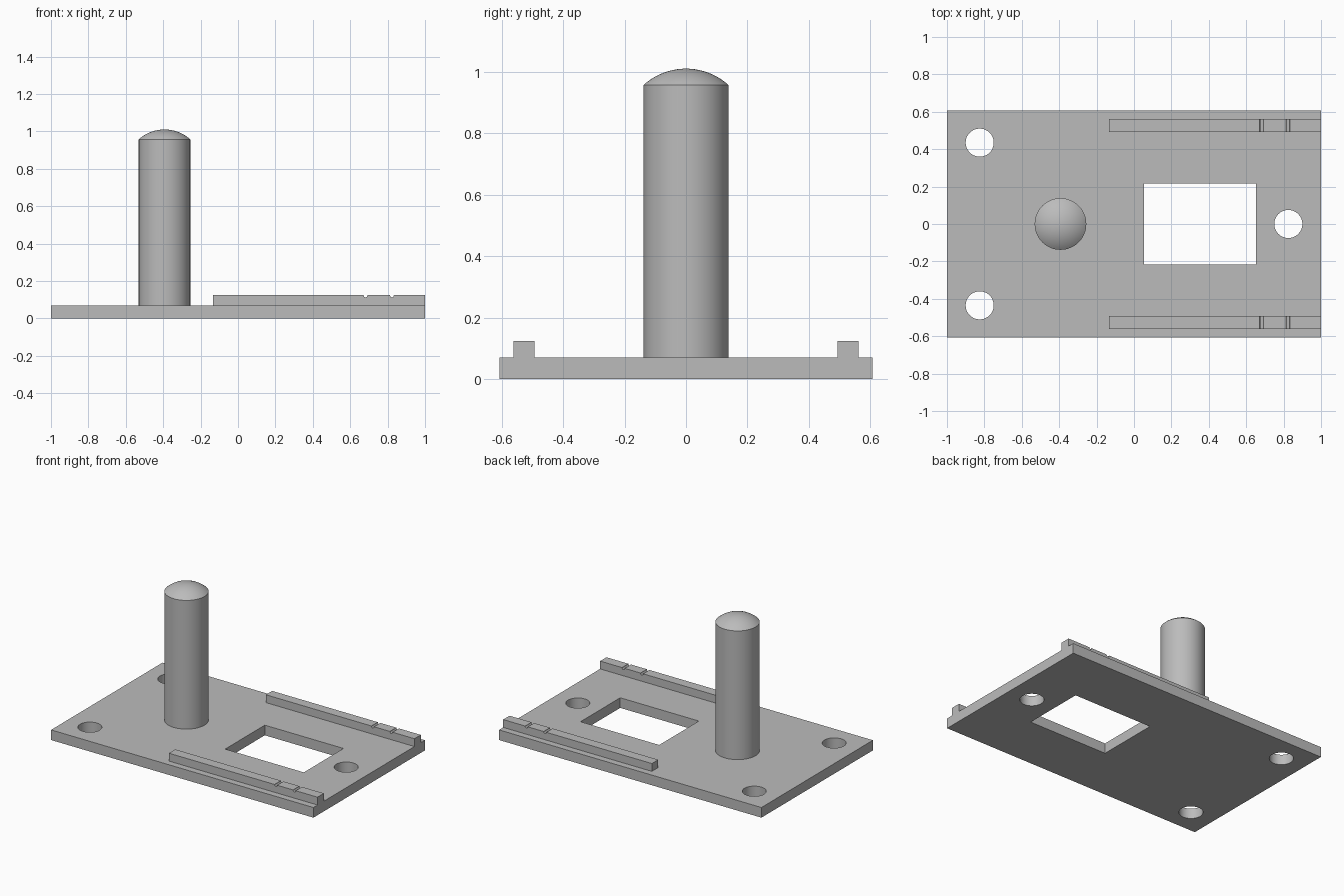
import bpy, bmesh, math
from mathutils import Matrix

if "Cube" in bpy.data.objects:
    bpy.data.objects.remove(bpy.data.objects["Cube"], do_unlink=True)

grey = bpy.data.materials.new("plain_grey")
grey.use_nodes = True
grey.diffuse_color = (0.5, 0.5, 0.5, 1)
grey.node_tree.nodes["Principled BSDF"].inputs["Base Color"].default_value = grey.diffuse_color

PLATE_TOP = 0.07


def make_object(name, bm):
    bmesh.ops.recalc_face_normals(bm, faces=bm.faces)
    mesh = bpy.data.meshes.new(name)
    bm.to_mesh(mesh)
    bm.free()
    mesh.materials.append(grey)
    obj = bpy.data.objects.new(name, mesh)
    bpy.context.collection.objects.link(obj)
    return obj


def select_only(obj):
    bpy.ops.object.select_all(action='DESELECT')
    obj.select_set(True)
    bpy.context.view_layer.objects.active = obj


def box(bm, x0, x1, y0, y1, z0, z1):
    place = Matrix.Translation(((x0 + x1) / 2, (y0 + y1) / 2, (z0 + z1) / 2))
    size = Matrix.Diagonal((x1 - x0, y1 - y0, z1 - z0, 1))
    bmesh.ops.create_cube(bm, size=1, matrix=place @ size)


# Base plate
bm = bmesh.new()
box(bm, -1, 1, -0.607, 0.607, 0, PLATE_TOP)
plate = make_object("base_plate", bm)

# Rectangular window and three round screw holes
bm = bmesh.new()
box(bm, 0.053, 0.653, -0.216, 0.216, -0.1, 0.2)
for x, y in ((-0.825, 0.435), (-0.825, -0.435), (0.825, 0)):
    bmesh.ops.create_cone(bm, cap_ends=True, segments=48, radius1=0.075, radius2=0.075,
                          depth=0.3, matrix=Matrix.Translation((x, y, 0.05)))
cutter = make_object("hole_cutter", bm)
cutter.hide_render = True
cut = plate.modifiers.new("holes", 'BOOLEAN')
cut.operation = 'DIFFERENCE'
cut.solver = 'EXACT'
cut.object = cutter
select_only(plate)
bpy.ops.object.modifier_apply(modifier=cut.name)
bpy.data.objects.remove(cutter, do_unlink=True)
bpy.ops.object.shade_smooth_by_angle(angle=math.radians(30))


# Side rails with two small rounded notches across the top
def rail(name, y0, y1):
    top, radius, steps = 0.124, 0.01, 8
    outline = [(1, PLATE_TOP), (-0.133, PLATE_TOP), (-0.133, top)]
    for centre in (0.682, 0.823):
        for i in range(steps + 1):
            a = math.pi * (1 + i / steps)
            outline.append((centre + radius * math.cos(a), top + radius * 1.2 * math.sin(a)))
    outline.append((1, top))
    bm = bmesh.new()
    face = bm.faces.new([bm.verts.new((x, y0, z)) for x, z in outline])
    side = bmesh.ops.extrude_face_region(bm, geom=[face])["geom"]
    bmesh.ops.translate(bm, vec=(0, y1 - y0, 0),
                        verts=[v for v in side if isinstance(v, bmesh.types.BMVert)])
    make_object(name, bm)


rail("left_rail", 0.493, 0.562)
rail("right_rail", -0.562, -0.493)

# Upright post with a shallow domed top, spun from its profile
radius, shoulder, rise = 0.138, 0.957, 0.053
dome = (radius ** 2 + rise ** 2) / (2 * rise)
sweep = math.asin(radius / dome)
profile = [(0, PLATE_TOP), (radius, PLATE_TOP)]
for i in range(11):
    a = sweep * (1 - i / 10)
    profile.append((dome * math.sin(a), shoulder + rise - dome * (1 - math.cos(a))))
bm = bmesh.new()
verts = [bm.verts.new((r, 0, z)) for r, z in profile]
edges = [bm.edges.new(pair) for pair in zip(verts, verts[1:])]
bmesh.ops.spin(bm, geom=verts + edges, cent=(0, 0, 0), axis=(0, 0, 1),
               angle=math.tau, steps=64)
bmesh.ops.remove_doubles(bm, verts=bm.verts, dist=0.0005)
post = make_object("domed_post", bm)
post.location.x = -0.393
select_only(post)
bpy.ops.object.shade_smooth_by_angle(angle=math.radians(30))
